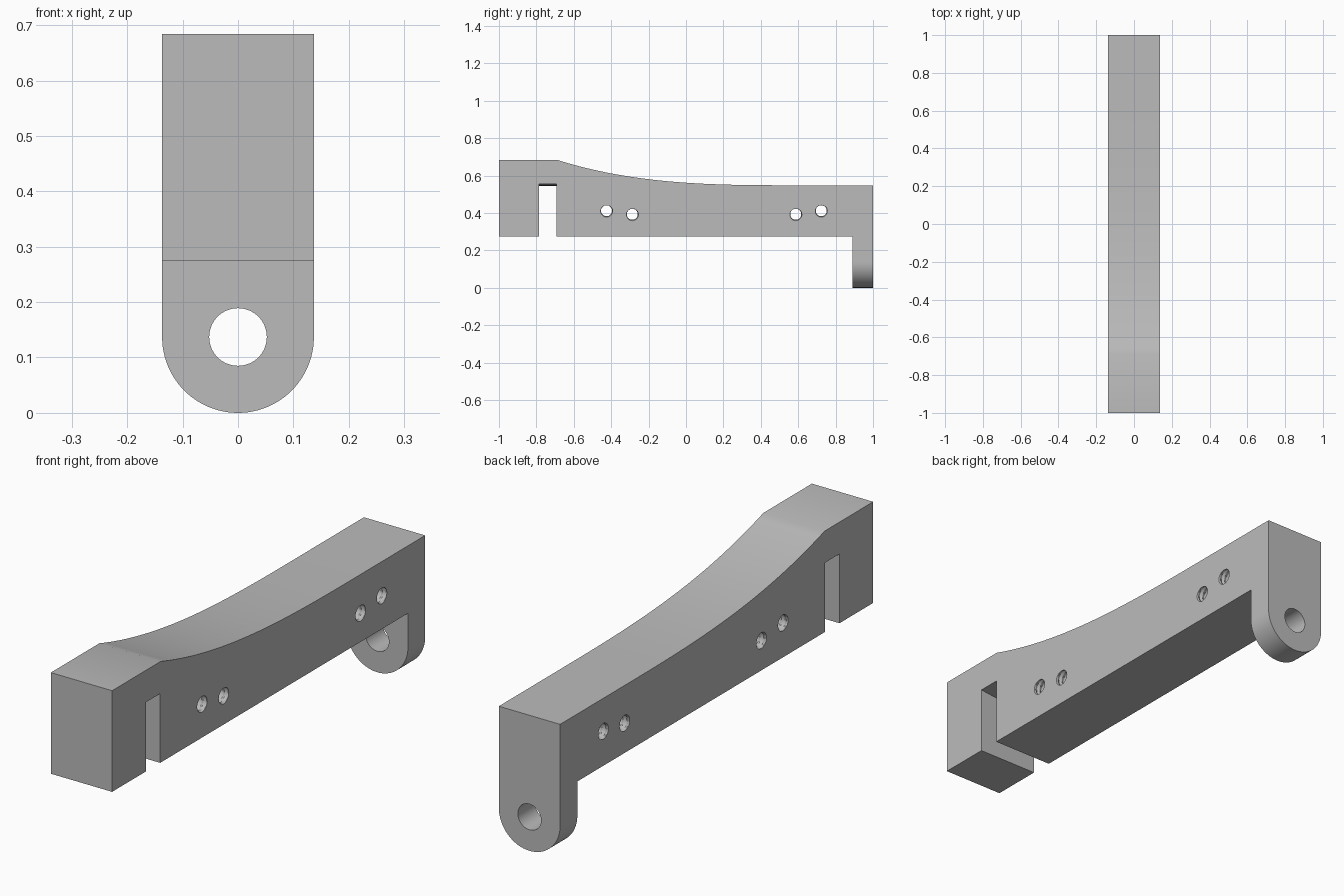
import bpy, bmesh
from math import sin, cos, pi, tau, radians
from mathutils import Vector

cube = bpy.data.objects.get("Cube")
if cube:
    bpy.data.objects.remove(cube, do_unlink=True)

HALF_W = 0.137      # half the bar width
UNDERSIDE = 0.275   # bottom of the bar
LOW, HIGH = 0.548, 0.684
CURVE_START, CURVE_END = -0.69, 0.6

metal = bpy.data.materials.new("plain grey")
metal.use_nodes = True
grey = (0.5, 0.5, 0.5, 1)
metal.diffuse_color = grey
metal.node_tree.nodes["Principled BSDF"].inputs["Base Color"].default_value = grey


def finish(name, bm):
    bmesh.ops.recalc_face_normals(bm, faces=bm.faces)
    mesh = bpy.data.meshes.new(name)
    bm.to_mesh(mesh)
    bm.free()
    mesh.materials.append(metal)
    obj = bpy.data.objects.new(name, mesh)
    bpy.context.collection.objects.link(obj)
    return obj


def prism(name, points, sweep):
    """Extrude a closed outline along a vector."""
    bm = bmesh.new()
    face = bm.faces.new([bm.verts.new(p) for p in points])
    new = bmesh.ops.extrude_face_region(bm, geom=[face])["geom"]
    bmesh.ops.translate(bm, vec=Vector(sweep),
                        verts=[v for v in new if isinstance(v, bmesh.types.BMVert)])
    return finish(name, bm)


def combine(target, tool, operation):
    """Apply a boolean and discard the helper."""
    tool.hide_render = True
    mod = target.modifiers.new(operation.title(), "BOOLEAN")
    mod.operation, mod.object, mod.solver = operation, tool, "EXACT"
    bpy.ops.object.select_all(action="DESELECT")
    bpy.context.view_layer.objects.active = target
    target.select_set(True)
    bpy.ops.object.modifier_apply(modifier=mod.name)
    bpy.data.objects.remove(tool, do_unlink=True)


def thread_cutter(y, z, minor=0.029, major=0.035, pitch=0.022, segments=24, rows=8):
    """Screw-shaped rod along x with a triangular helical thread."""
    bm = bmesh.new()
    rings = []
    turns = int(2 * (HALF_W + 0.03) / pitch) + 1
    for i in range(turns * rows + 1):
        ring = []
        for j in range(segments):
            phase = (i / rows + j / segments) % 1
            r = minor + (major - minor) * abs(2 * phase - 1)
            a = tau * j / segments
            ring.append(bm.verts.new(((i / rows - turns / 2) * pitch,
                                      y + r * cos(a), z + r * sin(a))))
        rings.append(ring)
    for a, b in zip(rings, rings[1:]):
        for j in range(segments):
            k = (j + 1) % segments
            bm.faces.new((a[j], a[k], b[k], b[j]))
    bm.faces.new(rings[0])
    bm.faces.new(rings[-1])
    return finish("thread_cutter", bm)


# Side outline: thick front block, tapering bar, hanging rear tab
steps = 40
side = [(-1, UNDERSIDE), (-1, HIGH)]
for i in range(steps + 1):
    t = i / steps
    side.append((CURVE_START + t * (CURVE_END - CURVE_START),
                 LOW + (HIGH - LOW) * (1 - t) ** 3))
side += [(1, LOW), (1, -0.1), (0.89, -0.1), (0.89, UNDERSIDE)]
bar = prism("bar_with_rear_tab", [(-0.2, y, z) for y, z in side], (0.4, 0, 0))

# Front outline trims the width and rounds the tab
front = [(-HALF_W, 1), (HALF_W, 1)]
front += [(HALF_W * cos(a), HALF_W + HALF_W * sin(a))
          for a in (-pi * i / 48 for i in range(49))]
combine(bar, prism("front_outline", [(x, -1.2, z) for x, z in front], (0, 2.4, 0)),
        "INTERSECT")

# Slot behind the front block, its ceiling bowed slightly downward
slot = [(-0.2, 0.2), (0.2, 0.2)]
slot += [(x, 0.545 + 0.01 * (x / HALF_W) ** 2)
         for x in (0.2 - 0.4 * i / 24 for i in range(25))]
combine(bar, prism("slot_cutter", [(x, -0.785, z) for x, z in slot], (0, 0.092, 0)),
        "DIFFERENCE")

# Round hole through the tab
hole = [(0.052 * cos(tau * i / 64), 0.8, HALF_W + 0.052 * sin(tau * i / 64))
        for i in range(64)]
combine(bar, prism("tab_hole_cutter", hole, (0, 0.4, 0)), "DIFFERENCE")

# Two pairs of threaded cross holes
for y, z in ((-0.425, 0.412), (-0.287, 0.393), (0.587, 0.393), (0.723, 0.412)):
    combine(bar, thread_cutter(y, z), "DIFFERENCE")

bpy.ops.object.shade_smooth_by_angle(angle=radians(30))
